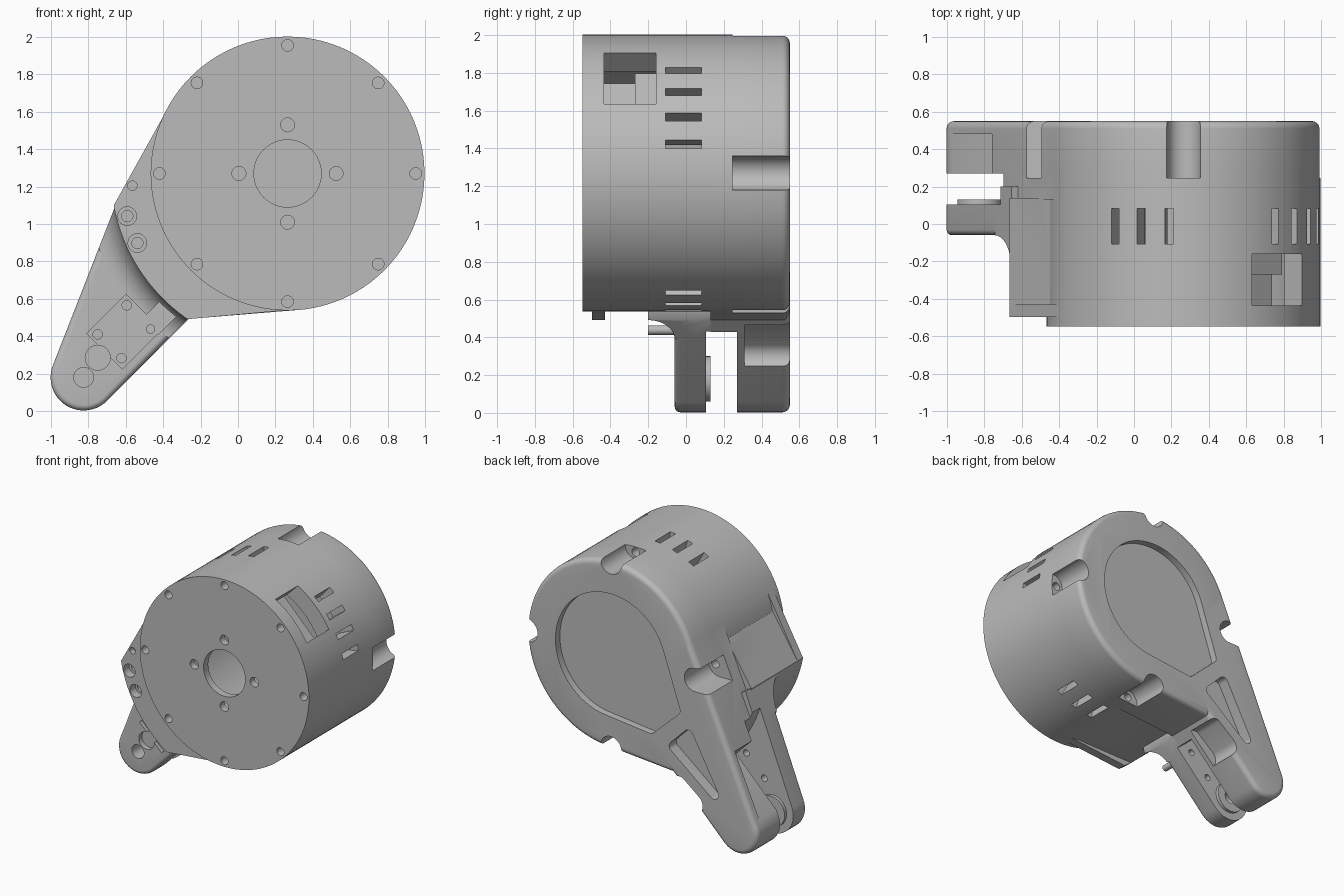
import bpy, bmesh, math
from mathutils import Vector, Matrix
from mathutils.geometry import convex_hull_2d

old = bpy.data.objects.get("Cube")
if old:
    bpy.data.objects.remove(old, do_unlink=True)

grey = bpy.data.materials.new("mid_grey")
grey.use_nodes = True
grey.diffuse_color = (0.5, 0.5, 0.5, 1)
grey.node_tree.nodes["Principled BSDF"].inputs["Base Color"].default_value = (0.5, 0.5, 0.5, 1)

CENTRE = Vector((0.265, 1.27))   # housing axis (x, z)
TIP = Vector((-0.825, 0.18))     # pivot at the arm tip
RADIUS, TIP_R, ARM = 0.732, 0.177, 225


# ---- 2D outline helpers (x, z) ----
def loc(angle, u, v=0):
    """Point u outward along an angle from the housing axis, v sideways."""
    a, b = math.radians(angle), math.radians(angle - 90)
    return CENTRE + Vector((math.cos(a), math.sin(a))) * u + Vector((math.cos(b), math.sin(b))) * v


def circle(c, r, n=24):
    return [Vector(c) + Vector((math.cos(2 * math.pi * i / n), math.sin(2 * math.pi * i / n))) * r
            for i in range(n)]


def arc(r, a0, a1, n=28):
    return [loc(a0 + (a1 - a0) * i / n, r) for i in range(n + 1)]


def rect(angle, u0, u1, v0, v1):
    return [loc(angle, u0, v0), loc(angle, u1, v0), loc(angle, u1, v1), loc(angle, u0, v1)]


def hull(points):
    pts = [Vector(p) for p in points]
    return [pts[i] for i in convex_hull_2d(pts)]


# ---- solids along y ----
def add_prism(bm, pts, y0, y1, back=0, front=0):
    a = [bm.verts.new((p[0], y0, p[1])) for p in pts]
    b = [bm.verts.new((p[0], y1, p[1])) for p in pts]
    n = len(pts)
    faces = [bm.faces.new(a), bm.faces.new(b[::-1])]
    faces += [bm.faces.new((a[i], b[i], b[(i + 1) % n], a[(i + 1) % n])) for i in range(n)]
    bmesh.ops.recalc_face_normals(bm, faces=faces)
    for size, cap in ((front, faces[0]), (back, faces[1])):
        if size:
            bmesh.ops.bevel(bm, geom=list(cap.edges), offset=size, segments=5,
                            profile=0.5, affect='EDGES')


def make(name, bm):
    me = bpy.data.meshes.new(name)
    bm.to_mesh(me)
    bm.free()
    me.materials.append(grey)
    ob = bpy.data.objects.new(name, me)
    bpy.context.collection.objects.link(ob)
    return ob


def solid(name, *prisms):
    bm = bmesh.new()
    for p in prisms:
        add_prism(bm, *p)
    return make(name, bm)


def combine(ob, other, operation):
    mod = ob.modifiers.new("combine", 'BOOLEAN')
    mod.operation, mod.solver, mod.object = operation, 'EXACT', other
    bpy.context.view_layer.objects.active = ob
    bpy.ops.object.modifier_apply(modifier=mod.name)
    bpy.data.objects.remove(other, do_unlink=True)


def join(*prism):
    combine(housing, solid("piece", prism), 'UNION')


def cut(*prisms):
    combine(housing, solid("cutter", *prisms), 'DIFFERENCE')


# ---- outlines ----
barrel = circle(CENTRE, RADIUS, 96)
tip = circle(TIP, TIP_R, 48)
upper, lower = (-0.655, 1.1), (-0.27, 0.492)
lug = hull(tip + [upper, lower, loc(ARM, 0.6)])
back_arm = hull(tip + [loc(ARM, 0.265, 0.682), loc(ARM, 0.265, -TIP_R)])
WEDGE_R = 0.945

# ---- main body: barrel, back body, arm, wedge and its flange ----
housing = solid("motor_housing_with_arm", (barrel, -0.547, 0.3))
join(hull(barrel + [lower]), 0.13, 0.55, 0.04)
join(back_arm, 0.131, 0.55, 0.04)
join(lug, -0.06, 0.2, 0, 0.03)
join(hull(arc(WEDGE_R, 190.4, 230.8) + [(-0.45, 1.43), (0.2, 0.545), CENTRE]), -0.46, 0.14)
join(hull(arc(WEDGE_R, 190.4, 235.5) + [(-0.4, 1.575), (0.27, 0.54), CENTRE]), -0.497, -0.43)

# Concave fillet from the wedge down to the arm
bm = bmesh.new()
f = 0.14
profile = [(0.7, 0.05), (0.7, -0.2)]
profile += [(WEDGE_R + f - f * math.cos(t), -0.2 + f * math.sin(t))
            for t in [math.pi / 2 * i / 8 for i in range(9)]]
profile.append((WEDGE_R + f, 0.05))
face = bm.faces.new([bm.verts.new((r, y, 0)) for r, y in profile])
bmesh.ops.rotate(bm, verts=bm.verts, cent=(0, 0, 0), matrix=Matrix.Rotation(-math.radians(180), 3, 'Y'))
bmesh.ops.spin(bm, geom=[face], cent=(0, 0, 0), axis=(0, -1, 0), angle=math.radians(70), steps=36)
bmesh.ops.translate(bm, verts=bm.verts, vec=(CENTRE.x, 0, CENTRE.y))
bmesh.ops.recalc_face_normals(bm, faces=bm.faces)
fillet = make("fillet", bm)
combine(fillet, solid("trim", (lug, -0.4, 0.3)), 'INTERSECT')
combine(housing, fillet, 'UNION')

# ---- clevis gap, undercut of the back lug, bearing boss ----
cut((arc(1.03, 170, 290) + arc(2.2, 290, 170), 0.105, 0.27))
cut((rect(ARM, 1.08, 1.8, TIP_R, 0.6), 0.2, 0.48))
join(circle(TIP, 0.12, 40), 0.05, 0.13)

# ---- hollow inside, with shaft opening ----
cut((circle(CENTRE, 0.6, 80), -0.49, 0.43))
cut((circle(CENTRE, 0.18, 48), -0.6, -0.4),
    *[(circle(loc(a, 0.26), 0.037), -0.6, -0.4) for a in range(0, 360, 90)],
    *[(circle(loc(a, 0.685), 0.031), -0.6, -0.46) for a in range(0, 360, 45)])

# ---- vents and connector window in the barrel wall ----
vents = (12, 24, 36, 48, 96, 108, 120, 276, 288, 300)
cut(*[(rect(a, 0.55, 0.8, -0.023, 0.023), -0.108, 0.082) for a in vents],
    (rect(45, 0.5, 0.85, -0.19, 0.19), -0.435, -0.16))

# ---- screw notches round the back edge ----
cut(*[(hull(circle(loc(a, 0.725), 0.09) + circle(loc(a, 1.0), 0.09)), 0.245, 0.6)
      for a in range(0, 360, 90)])
cut(*[(circle(loc(a, 0.69), 0.032), 0.16, 0.3) for a in range(0, 360, 90)])

# ---- back face recess, arm slot and lower arm notch ----
cut((hull(circle(CENTRE, 0.48, 80) + circle(loc(ARM, 0.59, 0.2), 0.04)
          + circle(loc(ARM, 0.58, -0.1), 0.04)), 0.495, 0.6),
    (hull(circle(loc(ARM, 0.79, -0.02), 0.04) + circle(loc(ARM, 0.79, 0.16), 0.04)
          + circle(loc(ARM, 1.23, 0.03), 0.04)), 0.46, 0.6))
cut((hull(circle(loc(ARM, 1.02, -0.18), 0.06) + circle(loc(ARM, 1.19, -0.18), 0.08)
          + circle(loc(ARM, 1.12, -0.4), 0.17)), 0.31, 0.6))

# ---- front of the arm: square pocket, cable channel, holes ----
cut((rect(ARM, 1.068, 1.365, -0.115, 0.155), -0.3, -0.03))
cut((rect(ARM, 0.96, 1.1, -0.12, 0.0), -0.12, -0.03),
    (circle((-0.75, 0.285), 0.067), -0.1, -0.02),
    (circle(TIP, 0.053), -0.2, 0.2),
    *[(circle(loc(ARM, 1.216 + du, 0.02 + dv), 0.025), -0.2, 0.15)
      for du, dv in ((-0.11, 0.09), (0.11, 0.09), (0.11, -0.09), (-0.11, -0.09))])

# ---- counterbored screws in the wedge flange ----
bores = ((-0.592, 1.042), (-0.538, 0.898))
cut(*[(circle(p, 0.05), -0.6, -0.43) for p in bores], (circle((-0.565, 1.205), 0.025), -0.6, -0.45))
cut(*[(circle(p, 0.03), -0.5, -0.25) for p in bores])

# ---- connector block behind the window ----
block = solid("connector_block", (rect(45, 0.4, 0.525, -0.22, 0.22), -0.27, -0.14),
              (rect(45, 0.36, 0.45, -0.22, 0.22), -0.45, -0.27))

for ob in (housing, block):
    bpy.ops.object.select_all(action='DESELECT')
    ob.select_set(True)
    bpy.context.view_layer.objects.active = ob
    bpy.ops.object.shade_smooth_by_angle(angle=math.radians(30))
